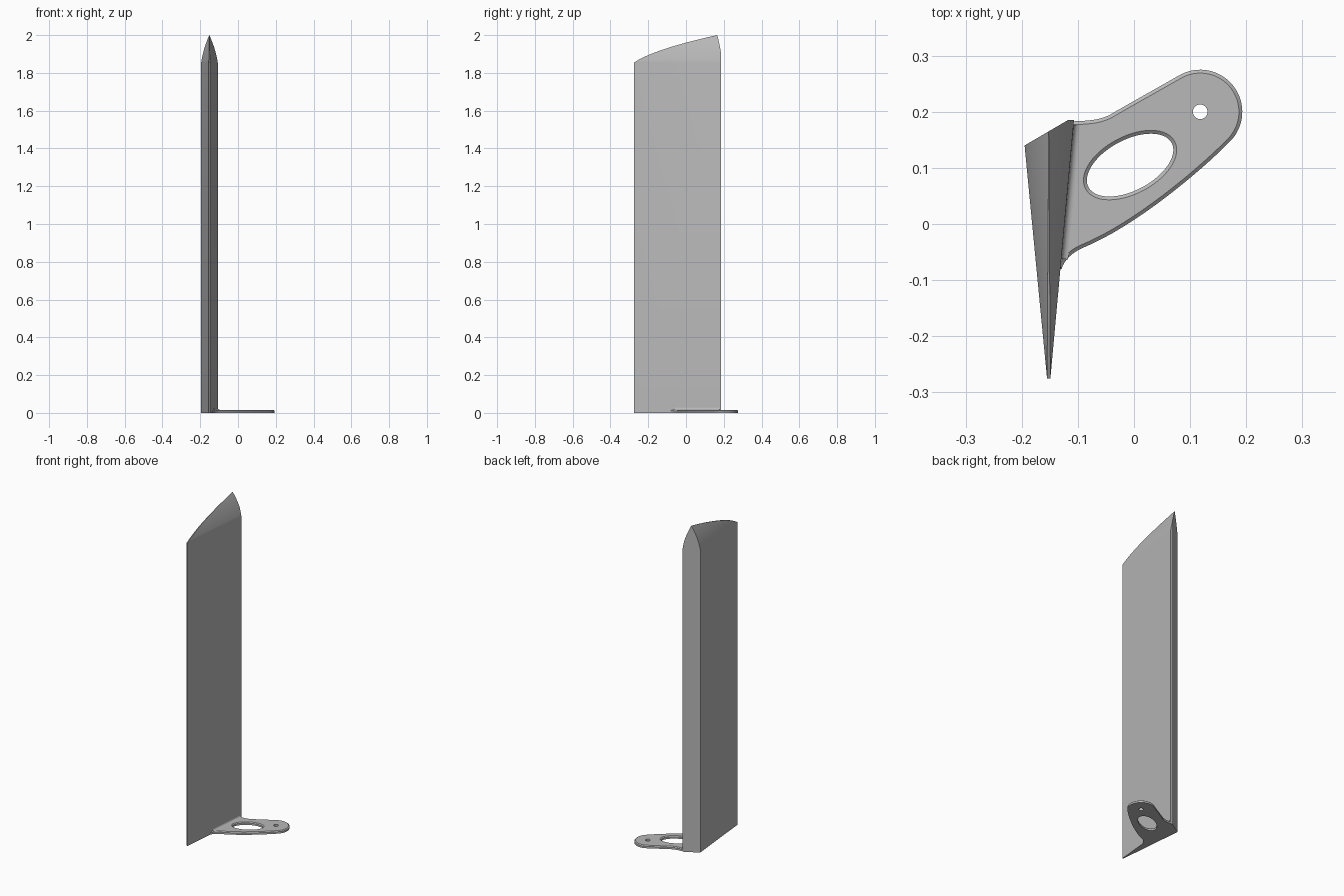
import bpy, bmesh
from math import sin, cos, pi, radians
from mathutils import Vector

cube = bpy.data.objects.get("Cube")
if cube:
    bpy.data.objects.remove(cube)

grey = bpy.data.materials.new("plain grey")
grey.use_nodes = True
colour = (0.48, 0.48, 0.48, 1)
grey.diffuse_color = colour
grey.node_tree.nodes["Principled BSDF"].inputs["Base Color"].default_value = colour


def finish(bm, name):
    bmesh.ops.remove_doubles(bm, verts=bm.verts, dist=0.00005)
    bmesh.ops.recalc_face_normals(bm, faces=bm.faces)
    mesh = bpy.data.meshes.new(name)
    bm.to_mesh(mesh)
    bm.free()
    mesh.materials.append(grey)
    obj = bpy.data.objects.new(name, mesh)
    bpy.context.collection.objects.link(obj)
    bpy.ops.object.select_all(action='DESELECT')
    obj.select_set(True)
    bpy.context.view_layer.objects.active = obj
    bpy.ops.object.shade_smooth_by_angle(angle=radians(25))


def bridge(bm, a, b):
    n = len(a)
    for i in range(n):
        j = (i + 1) % n
        bm.faces.new((a[i], a[j], b[j], b[i]))


def bezier(a, b, c, d, n):
    pts = [Vector(p) for p in (a, b, c, d)]
    out = []
    for i in range(n + 1):
        t = i / n
        s = 1 - t
        out.append(pts[0] * s**3 + pts[1] * 3 * s * s * t + pts[2] * 3 * s * t * t + pts[3] * t**3)
    return out


def ellipse(centre, a, b, tilt, n):
    out = []
    for i in range(n):
        t = 2 * pi * i / n
        u, v = a * cos(t), b * sin(t)
        out.append(Vector((centre[0] + u * cos(tilt) - v * sin(tilt),
                           centre[1] + u * sin(tilt) + v * cos(tilt))))
    return out


def offset(loop, d):
    """Shift a counter-clockwise loop inwards by d."""
    out = []
    for i, p in enumerate(loop):
        t = (loop[(i + 1) % len(loop)] - loop[i - 1]).normalized()
        out.append(p + Vector((-t.y, t.x)) * d)
    return out


# Blade: wedge section, with slices shrinking towards the peak at the back
RIDGE_X, BACK_Y, SHOULDER, TOP = -0.152, 0.185, 1.855, 2.0


def back_y(x):
    return min(BACK_Y, 0.14 + (x + 0.195) * 0.584)


def section(bm, z, f):
    peak = Vector((RIDGE_X, back_y(RIDGE_X)))
    left = Vector((-0.195, 0)).lerp(peak, f).x
    right = Vector((-0.107, 0)).lerp(peak, f).x
    kink = min(right, -0.118)
    front = [Vector((x, -0.275)).lerp(peak, f) for x in (-0.155, -0.149)]
    back = [Vector((x, back_y(x))) for x in (right, kink, RIDGE_X, left)]
    return [bm.verts.new((p.x, p.y, z)) for p in front + back]


bm = bmesh.new()
prev = section(bm, 0, 0)
bm.faces.new(prev)
steps = 14
for i in range(steps + 1):
    t = i / steps
    ring = section(bm, SHOULDER + (TOP - SHOULDER) * t, 0.5 * t + 0.5 * t * t)
    bridge(bm, prev, ring)
    prev = ring
finish(bm, "blade")

# Bracket plate: rounded tab with an oval window and a pin hole
THICK, CHAMFER = 0.016, 0.006
pin = (0.118, 0.2)
outline = bezier((-0.129, -0.08), (-0.125, -0.065), (-0.11, -0.05), (-0.09, -0.042), 8)
outline += bezier((-0.09, -0.042), (0, -0.005), (0.115, 0.09), (0.171, 0.147), 16)[1:]
for i in range(1, 29):
    a = radians(-45 + 162 * i / 28)
    outline.append(Vector((pin[0] + 0.075 * cos(a), pin[1] + 0.075 * sin(a))))
outline += bezier((-0.034, 0.2), (-0.055, 0.186), (-0.075, 0.184), (-0.109, 0.183), 10)
outline += [Vector((-0.125, 0.17)), Vector((-0.14, -0.08))]
window = ellipse((-0.007, 0.105), 0.084, 0.045, radians(28), 56)
pin_hole = ellipse(pin, 0.013, 0.013, 0, 24)

bm = bmesh.new()
caps = ([], [])
for loop, inset in ((outline, CHAMFER), (window, -CHAMFER), (pin_hole, 0)):
    rings = []
    for shape, z in ((loop, 0), (loop, THICK - CHAMFER * 0.8), (offset(loop, inset), THICK)):
        rings.append([bm.verts.new((p.x, p.y, z)) for p in shape])
    bridge(bm, rings[0], rings[1])
    bridge(bm, rings[1], rings[2])
    for cap, ring in zip(caps, (rings[0], rings[2])):
        cap += [bm.edges.get((ring[i - 1], ring[i])) for i in range(len(ring))]
for cap in caps:
    bmesh.ops.triangle_fill(bm, edges=cap, use_beauty=True, normal=(0, 0, 1))
finish(bm, "bracket_plate")

# Fillet: concave strip joining the plate to the blade
bm = bmesh.new()
start, end = Vector((-0.1295, -0.062)), Vector((-0.1075, 0.177))
out = Vector((1, -0.09)).normalized()
r = 0.012
ends = []
for p in (start, end):
    ring = [bm.verts.new((p.x - 0.003, p.y, THICK - 0.002))]
    for i in range(9):
        a = pi / 2 * i / 8
        q = p + out * r * (1 - sin(a))
        ring.append(bm.verts.new((q.x, q.y, THICK + r * (1 - cos(a)))))
    ends.append(ring)
    bm.faces.new(ring)
bridge(bm, *ends)
finish(bm, "root_fillet")
